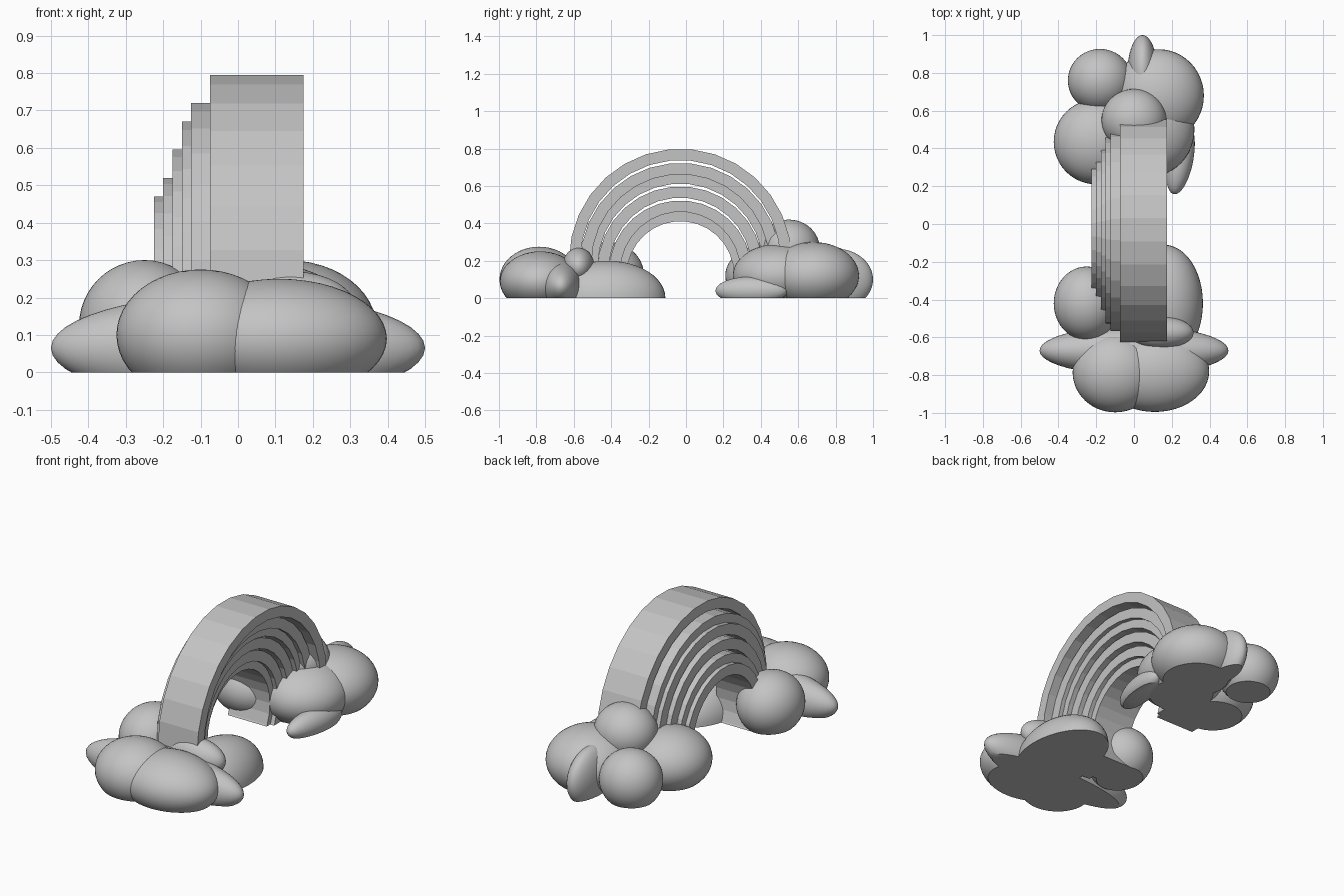
import bpy, bmesh, math
from mathutils import Matrix, Vector

if "Cube" in bpy.data.objects:
    bpy.data.objects.remove(bpy.data.objects["Cube"])

grey = bpy.data.materials.new("soft grey")
grey.diffuse_color = (0.55, 0.55, 0.55, 1)
grey.use_nodes = True
grey.node_tree.nodes["Principled BSDF"].inputs["Base Color"].default_value = grey.diffuse_color


def finish(bm, name, smooth):
    """Trim everything below the ground, cap it, and make the object."""
    geom = bm.verts[:] + bm.edges[:] + bm.faces[:]
    res = bmesh.ops.bisect_plane(bm, geom=geom, plane_co=(0, 0, 0),
                                 plane_no=(0, 0, 1), clear_inner=True)
    cut = [e for e in res["geom_cut"] if isinstance(e, bmesh.types.BMEdge)]
    if cut:
        bmesh.ops.holes_fill(bm, edges=[e for e in bm.edges if e.is_boundary], sides=0)
    bmesh.ops.recalc_face_normals(bm, faces=bm.faces)
    mesh = bpy.data.meshes.new(name)
    bm.to_mesh(mesh)
    bm.free()
    mesh.materials.append(grey)
    ob = bpy.data.objects.new(name, mesh)
    bpy.context.collection.objects.link(ob)
    if smooth:
        bpy.ops.object.select_all(action="DESELECT")
        ob.select_set(True)
        bpy.context.view_layer.objects.active = ob
        bpy.ops.object.shade_smooth_by_angle(angle=math.radians(35))
    return ob


def puff(name, centre, radii, turn=0):
    bm = bmesh.new()
    bmesh.ops.create_uvsphere(bm, u_segments=48, v_segments=24, radius=1)
    mat = (Matrix.Translation(centre) @ Matrix.Rotation(math.radians(turn), 4, "Z")
           @ Matrix.Diagonal((*radii, 1)))
    bmesh.ops.transform(bm, matrix=mat, verts=bm.verts)
    finish(bm, name, True)


def band(name, x0, top, zc, width=0.25, thick=0.06, n=30, yc=-0.03):
    """Faceted ring in the YZ plane with a flat facet on top."""
    bm = bmesh.new()
    loops = []
    for r, x in ((top - zc, x0), (top - zc, x0 + width),
                 (top - zc - thick, x0 + width), (top - zc - thick, x0)):
        r /= math.cos(math.pi / n)
        loops.append([bm.verts.new((x, yc + r * math.sin((i + 0.5) * math.tau / n),
                                    zc + r * math.cos((i + 0.5) * math.tau / n)))
                      for i in range(n)])
    for k in range(4):
        a, b = loops[k], loops[(k + 1) % 4]
        for i in range(n):
            j = (i + 1) % n
            bm.faces.new((a[i], a[j], b[j], b[i]))
    finish(bm, name, False)


# Rainbow bands, outermost first, each shifted sideways
bands = [(-0.075, 0.795, 0.203), (-0.125, 0.72, 0.187), (-0.15, 0.67, 0.171),
         (-0.175, 0.595, 0.155), (-0.2, 0.52, 0.14), (-0.225, 0.47, 0.125)]
for i, (x0, top, zc) in enumerate(bands):
    band(f"rainbow_band_{i + 1}", x0, top, zc)

# Front cloud
front = [((-0.10, -0.785, 0.10), (0.225, 0.212, 0.175), 0),
         ((0.11, -0.78, 0.09), (0.288, 0.215, 0.16), 0),
         ((0.0, -0.67, 0.065), (0.50, 0.13, 0.145), 0),
         ((-0.25, -0.42, 0.125), (0.175, 0.195, 0.175), 0),
         ((0.16, -0.42, 0.0), (0.205, 0.31, 0.2), 0),
         ((0.14, -0.575, 0.17), (0.175, 0.085, 0.1), 0)]
# Back cloud
back = [((0.13, 0.68, 0.12), (0.24, 0.245, 0.18), 0),
        ((-0.18, 0.76, 0.115), (0.17, 0.167, 0.165), 0),
        ((-0.20, 0.435, 0.12), (0.225, 0.225, 0.17), 0),
        ((0.0, 0.55, 0.265), (0.172, 0.165, 0.155), 0),
        ((0.045, 0.80, 0.10), (0.08, 0.2, 0.165), 0),
        ((0.08, 0.50, 0.12), (0.24, 0.25, 0.17), 0),
        ((0.245, 0.35, 0.04), (0.07, 0.195, 0.075), -10)]
for side, puffs in (("front", front), ("back", back)):
    for i, (c, r, turn) in enumerate(puffs):
        puff(f"{side}_cloud_puff_{i + 1}", c, r, turn)
